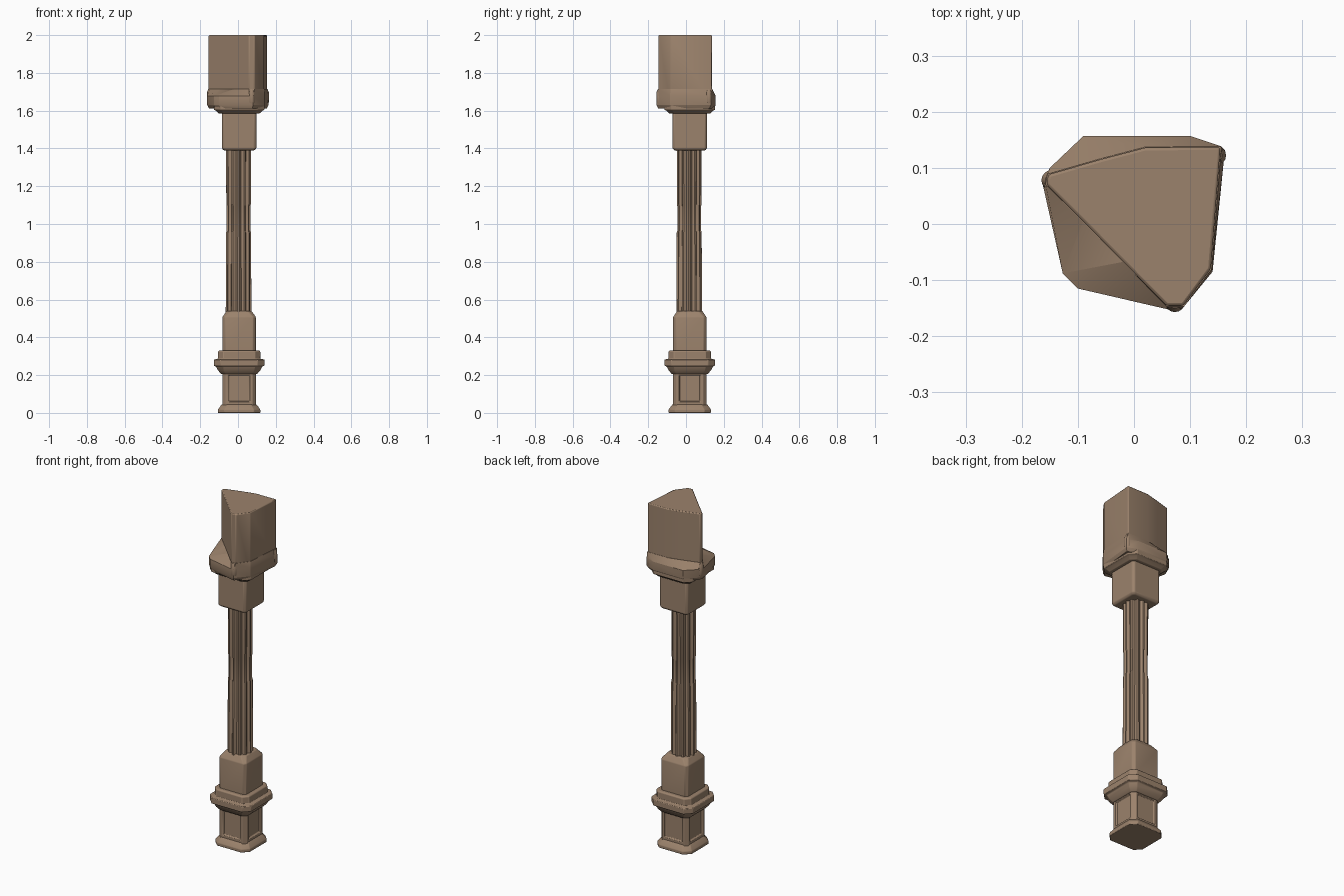
import bpy, bmesh, math

if "Cube" in bpy.data.objects:
    bpy.data.objects.remove(bpy.data.objects["Cube"])

stone = bpy.data.materials.new("brown_stone")
stone.diffuse_color = (0.33, 0.225, 0.15, 1)
stone.use_nodes = True
stone.node_tree.nodes["Principled BSDF"].inputs["Base Color"].default_value = stone.diffuse_color
CX, CY = 0.006, 0.02


def octagon(h, c):
    # square of half-width h with corners cut by c, starting with the front side
    k = h - c
    pts = [(-k, -h), (k, -h), (h, -k), (h, k), (k, h), (-k, h), (-h, k), (-h, -k)]
    return [(CX + x, CY + y) for x, y in pts]


def loft(name, rings, bevel=0.004, inset=None):
    # skin a stack of (z, outline) rings and cap both ends
    bm = bmesh.new()
    loops = [[bm.verts.new((x, y, z)) for x, y in pts] for z, pts in rings]
    n = len(loops[0])
    sides = []
    for a, b in zip(loops, loops[1:]):
        for i in range(n):
            j = (i + 1) % n
            sides.append(bm.faces.new((a[i], a[j], b[j], b[i])))
    bm.faces.new(loops[0][::-1])
    bm.faces.new(loops[-1])
    bm.normal_update()
    if inset:
        z0, z1 = inset
        panels = [f for f in sides if z0 < f.calc_center_median().z < z1 and f.calc_area() > 0.01]
        bmesh.ops.inset_individual(bm, faces=panels, thickness=0.018, depth=0)
        bmesh.ops.inset_individual(bm, faces=panels, thickness=0.008, depth=-0.010)
    bmesh.ops.recalc_face_normals(bm, faces=bm.faces[:])
    me = bpy.data.meshes.new(name)
    bm.to_mesh(me)
    bm.free()
    me.materials.append(stone)
    ob = bpy.data.objects.new(name, me)
    bpy.context.collection.objects.link(ob)
    if bevel:
        m = ob.modifiers.new("soft_edges", 'BEVEL')
        m.width, m.segments, m.limit_method = bevel, 2, 'ANGLE'
        m.angle_limit = math.radians(25)
    bpy.ops.object.select_all(action='DESELECT')
    ob.select_set(True)
    bpy.context.view_layer.objects.active = ob
    bpy.ops.object.shade_smooth_by_angle(angle=math.radians(35))
    return ob


def stack(name, rows, **kw):
    return loft(name, [(z, octagon(h, c)) for z, h, c in rows], **kw)


# foot and panelled pedestal
stack("foot", [(0, 0.112, 0.034), (0.018, 0.112, 0.034), (0.045, 0.092, 0.03)], bevel=0.003)
stack("pedestal", [(0.03, 0.089, 0.018), (0.045, 0.089, 0.018), (0.215, 0.089, 0.018),
                   (0.225, 0.089, 0.018)], bevel=0.002, inset=(0.1, 0.16))

# stepped moulding above the pedestal
stack("lower_moulding", [(0.205, 0.094, 0.022), (0.225, 0.112, 0.03), (0.245, 0.122, 0.034),
                         (0.25, 0.134, 0.036), (0.282, 0.134, 0.036), (0.287, 0.112, 0.028),
                         (0.325, 0.112, 0.028), (0.33, 0.106, 0.026)], bevel=0.003)

# plain block under the shaft
stack("lower_block", [(0.32, 0.088, 0.014), (0.508, 0.088, 0.014), (0.54, 0.066, 0.02)])


# fluted round shaft with faint joints
def fluted(r, depth, count=12, steps=8):
    pts = []
    for i in range(count * steps):
        a = 2 * math.pi * i / (count * steps)
        d = depth * max(0, math.sin(a * count / 2) ** 2 * 1.3 - 0.3)
        pts.append((CX - 0.003 + (r - d) * math.cos(a), CY - 0.003 + (r - d) * math.sin(a)))
    return pts


loft("fluted_shaft", [(0.53, fluted(0.068, 0.012)), (0.955, fluted(0.066, 0.012)),
                      (0.965, fluted(0.063, 0.011)), (1.095, fluted(0.063, 0.011)),
                      (1.105, fluted(0.065, 0.012)), (1.395, fluted(0.066, 0.012))], bevel=0)

# neck block and small step below the collar
stack("neck_block", [(1.39, 0.082, 0.01), (1.4, 0.091, 0.01), (1.60, 0.091, 0.01)])
stack("capital_step", [(1.585, 0.108, 0.026), (1.6, 0.124, 0.032), (1.605, 0.134, 0.035),
                       (1.66, 0.134, 0.035)], bevel=0.003)

# irregular collar sloping into the three-cornered top block
collar = [(-0.163, 0.072), (-0.150, 0.10), (-0.09, 0.157), (0.10, 0.157), (0.162, 0.132),
          (0.14, -0.085), (0.08, -0.156), (0.06, -0.152), (-0.10, -0.115), (-0.127, -0.088)]
block = [(-0.156, 0.070), (-0.153, 0.088), (-0.06, 0.115), (0.02, 0.136), (0.154, 0.137),
         (0.137, -0.08), (0.088, -0.146), (0.058, -0.146), (-0.02, -0.067), (-0.09, 0.004)]
shrunk = [(x * 0.94, y * 0.94) for x, y in collar]
loft("collar", [(1.612, shrunk), (1.63, collar), (1.678, collar),
                (1.715, [(x * 1.01, y * 1.01) for x, y in block])], bevel=0.005)
loft("top_block", [(1.64, block), (2.0, block)], bevel=0.005)

# rounded corner knobs on the collar
for tag, x, y in (("left", -0.147, 0.078), ("back", 0.146, 0.122), ("front", 0.073, -0.139)):
    def circle(r):
        return [(x + r * math.cos(i * math.pi / 8), y + r * math.sin(i * math.pi / 8)) for i in range(16)]
    loft("corner_knob_" + tag, [(1.63, circle(0.012)), (1.645, circle(0.018)),
                                (1.695, circle(0.018)), (1.712, circle(0.011))], bevel=0)
